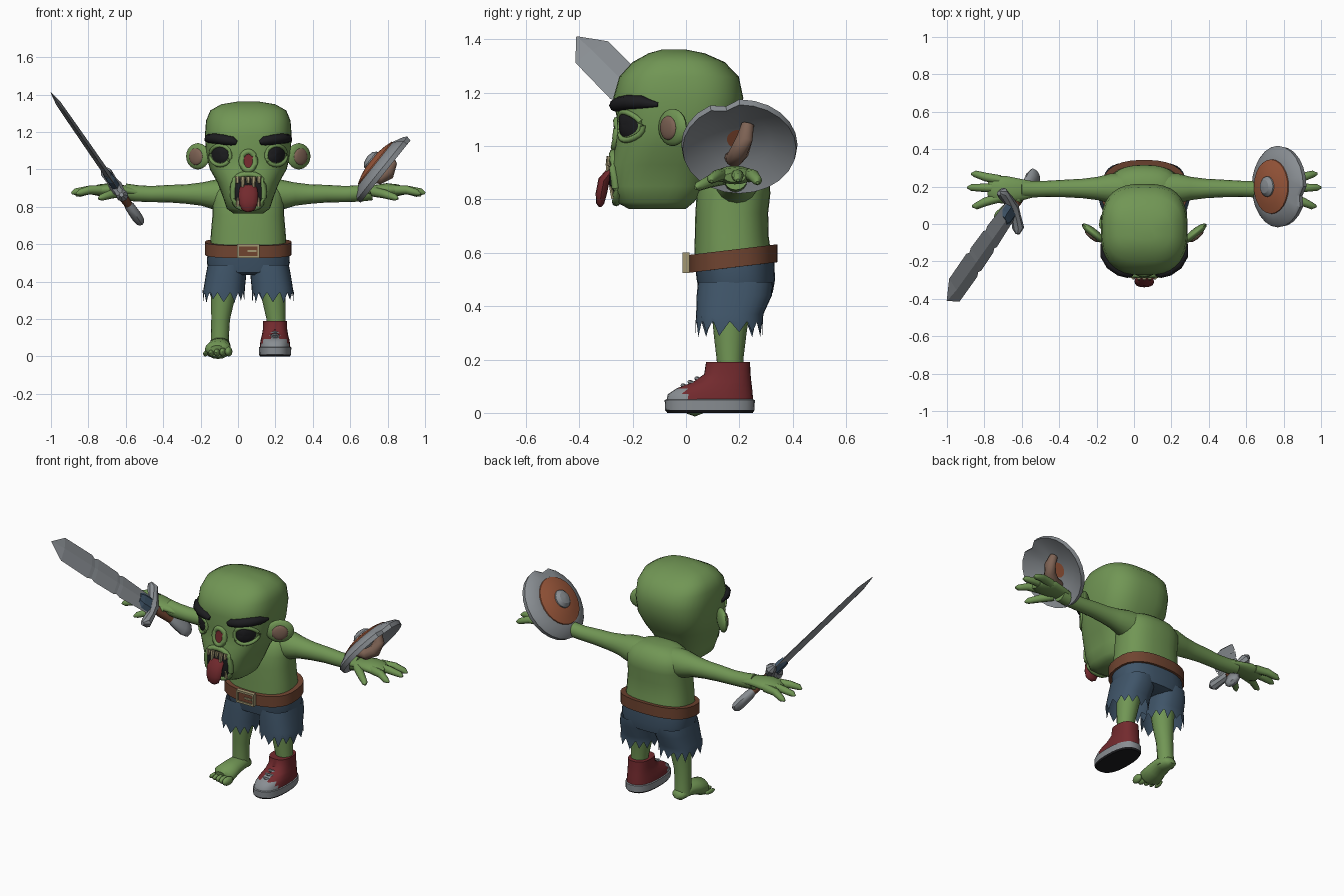
import bpy, bmesh, math, random
from mathutils import Vector, Matrix

random.seed(4)
if "Cube" in bpy.data.objects:
    bpy.data.objects.remove(bpy.data.objects["Cube"])
CX = 0.055  # the body's own centre line


def material(name, r, g, b):
    m = bpy.data.materials.new(name)
    m.use_nodes = True
    m.diffuse_color = (r, g, b, 1)
    m.node_tree.nodes["Principled BSDF"].inputs["Base Color"].default_value = (r, g, b, 1)
    return m


SKIN = material("green skin", .165, .305, .09)
DENIM = material("blue denim", .05, .09, .14)
LEATHER = material("brown leather", .16, .058, .03)
RED = material("dark red", .17, .023, .027)
STEEL = material("grey steel", .25, .27, .29)
BLACK = material("black", .012, .012, .014)
ORANGE = material("orange wood", .34, .1, .045)
BONE = material("bone", .36, .31, .17)
TAN = material("dull tan", .21, .125, .09)


def make(name, verts, faces, mat, fix=True, angle=45):
    me = bpy.data.meshes.new(name)
    me.from_pydata([tuple(v) for v in verts], [], faces)
    if fix:
        bm = bmesh.new()
        bm.from_mesh(me)
        bmesh.ops.recalc_face_normals(bm, faces=bm.faces)
        bm.to_mesh(me)
        bm.free()
    me.materials.append(mat)
    ob = bpy.data.objects.new(name, me)
    bpy.context.collection.objects.link(ob)
    if angle:
        bpy.ops.object.select_all(action='DESELECT')
        ob.select_set(True)
        bpy.context.view_layer.objects.active = ob
        bpy.ops.object.shade_smooth_by_angle(angle=math.radians(angle))
    return ob


def loft(name, rings, mat, caps=True, fix=True, angle=45, closed=False):
    n, k = len(rings[0]), len(rings)
    verts = [p for r in rings for p in r]
    faces = [(j * n + i, j * n + (i + 1) % n, (j + 1) % k * n + (i + 1) % n, (j + 1) % k * n + i)
             for j in range(k if closed else k - 1) for i in range(n)]
    if caps:
        faces += [tuple(range(n))[::-1], tuple(range((k - 1) * n, k * n))]
    return make(name, verts, faces, mat, fix, angle)


def oval(c, u, v, n=24, e=2):
    def power(t):
        return math.copysign(abs(t) ** (2 / e), t)
    c, u, v = Vector(c), Vector(u), Vector(v)
    return [c + u * power(math.cos(math.tau * i / n)) + v * power(math.sin(math.tau * i / n)) for i in range(n)]


def stack(name, rows, mat, cx=CX, e=2.5, n=28, caps=True, tilt=0):
    """Horizontal sections: height, front, back, half width."""
    rings = [oval((cx, (a + b) / 2, z), (w, 0, 0), (0, (b - a) / 2, (b - a) / 2 * tilt), n, e) for z, a, b, w in rows]
    return loft(name, rings, mat, caps)


def tube(name, pts, mat, flat=1, n=12, closed=False, angle=50):
    """Round sections along a path of x, y, z, radius."""
    rings, k = [], len(pts)
    for i, p in enumerate(pts):
        a = pts[(i - 1) % k] if closed else pts[max(i - 1, 0)]
        b = pts[(i + 1) % k] if closed else pts[min(i + 1, k - 1)]
        t = (Vector(b[:3]) - Vector(a[:3])).normalized()
        up = Vector((0, 0, 1)) if abs(t.z) < .9 else Vector((0, -1, 0))
        s = t.cross(up).normalized()
        rings.append(oval(p[:3], s * p[3], s.cross(t) * p[3] * flat, n))
    return loft(name, rings, mat, not closed, angle=angle, closed=closed)


def ball(name, c, r, mat, turn=0):
    rings = [oval((0, 0, r[2] * math.sin(a)), (r[0] * math.cos(a), 0, 0), (0, r[1] * math.cos(a), 0), 14)
             for a in [math.radians(d) for d in range(-85, 86, 17)]]
    m = Matrix.Translation(c) @ Matrix.Rotation(turn, 4, 'Z')
    return loft(name, [[m @ p for p in ring] for ring in rings], mat)


def box(name, c, size, mat):
    x, y, z = [s / 2 for s in size]
    rings = [[Vector(c) + Vector(p) for p in ((-x, -y, h), (x, -y, h), (x, y, h), (-x, y, h))] for h in (-z, z)]
    return loft(name, rings, mat, angle=0)


# Head
HEAD = [(.765, -.215, .0, .08), (.79, -.262, .03, .115), (.85, -.283, .08, .135), (.93, -.283, .11, .165),
        (1.0, -.265, .15, .205), (1.08, -.255, .195, .226), (1.18, -.273, .215, .232), (1.26, -.25, .198, .226),
        (1.315, -.2, .145, .203), (1.348, -.14, .07, .145), (1.362, -.09, .0, .06)]
stack("head", HEAD, SKIN, n=36, e=2.7)


def face_y(x, z):
    for r, q in zip(HEAD, HEAD[1:]):
        if r[0] <= z <= q[0]:
            a, b, w = [r[i] + (q[i] - r[i]) * (z - r[0]) / (q[0] - r[0]) for i in (1, 2, 3)]
            d = max(0, 1 - abs(x / w) ** 2.7) ** (1 / 2.7)
            return (a + b) / 2 - (b - a) / 2 * d


def patch(name, x, z, rx, rz, mat, lift=.005, dome=0., e=2.):
    """Thin oval plate that follows the face."""
    rings = []
    for s in (1, .8, .5, .02):
        ring = oval((x, 0, z), (rx * s, 0, 0), (0, 0, rz * s), 20, e)
        rings.append([Vector((CX + p.x, face_y(p.x, p.z) - lift - dome * (1 - s * s), p.z)) for p in ring])
    return loft(name, rings, mat, fix=False, caps=False)


def rim(name, x, z, rx, rz, r, mat, e=2.):
    ring = oval((x, 0, z), (rx, 0, 0), (0, 0, rz), 20, e)
    return tube(name, [(CX + p.x, face_y(p.x, p.z), p.z, r) for p in ring], mat, n=8, closed=True)


# Nose stump and mouth
rim("nose_rim", 0, 1.045, .036, .05, .016, SKIN)
patch("nose_hole", 0, 1.045, .034, .048, RED, .008)
patch("mouth", 0, .88, .075, .085, BLACK, .006, e=2.6)
rim("lips", 0, .882, .083, .092, .016, SKIN, 2.6)
for i in range(-2, 3):
    x, long = i * .029, .055 if i % 2 else .035
    tube("upper_tooth", [(CX + x, face_y(x, .95) - .008, .96, .014),
                         (CX + x, face_y(x, .92) - .012, .96 - long, .008)], BONE, n=6)
for s in (-1, 1):
    tube("lower_tooth", [(CX + s * .055, -.27, .805, .012), (CX + s * .055, -.283, .85, .006)], BONE, n=6)
tube("tongue", [(CX, -.24, .9, .035), (CX, -.285, .9, .047), (CX, -.308, .87, .052),
                (CX, -.318, .82, .05), (CX, -.322, .785, .036), (CX, -.322, .772, .012)], RED, flat=.42)

# Arms, hands and face parts on both sides
for s, side in ((1, "left"), (-1, "right")):
    def path(pts):
        return [(CX + s * p[0],) + tuple(p[1:]) for p in pts]

    patch(side + "_eye", s * .15, 1.08, .047, .045, BLACK, .004, .014)
    rim(side + "_eyelid", s * .15, 1.075, .054, .053, .011, SKIN)
    brow = [(.062, 1.143, .012), (.085, 1.152, .024), (.13, 1.158, .027), (.18, 1.165, .027), (.212, 1.165, .024), (.227, 1.155, .008)]
    tube(side + "_eyebrow", path([(x, face_y(x, z) - .003, z, r) for x, z, r in brow]), BLACK, n=8)
    ball(side + "_ear", (CX + s * .27, -.05, 1.07), (.08, .024, .07), SKIN, s * .68)
    ball(side + "_ear_inside", (CX + s * .281, -.067, 1.068), (.046, .013, .045), TAN, s * .68)
    tube(side + "_arm", path([(.1, .19, .86, .085), (.18, .19, .865, .08), (.25, .19, .868, .062), (.33, .19, .868, .052),
                              (.42, .19, .87, .047), (.52, .188, .868, .043), (.6, .186, .872, .044), (.66, .186, .88, .045)]),
         SKIN, n=16)
    tube(side + "_palm", path([(.58, .186, .875, .04), (.66, .183, .888, .058), (.74, .183, .893, .074), (.8, .183, .888, .07),
                               (.835, .183, .882, .04)]), SKIN, flat=.45, n=16)
    for y, tip, reach, low in ((.235, .268, .925, .862), (.192, .195, .945, .872), (.142, .095, .92, .868)):
        tube(side + "_finger", path([(.77, y, .89, .026), (.85, (y + tip) / 2, .89, .023),
                                     (reach - .02, tip, low + .008, .018), (reach, tip, low, .006)]), SKIN, n=8)
    tube(side + "_thumb", path([(.67, .14, .88, .026), (.73, .09, .868, .024), (.785, .048, .85, .018), (.8, .035, .843, .006)]), SKIN, n=8)

    # Legs and torn shorts
    tube(side + "_leg", path([(.125, .17, .42, .075), (.137, .165, .3, .062), (.148, .165, .2, .05), (.152, .168, .1, .048), (.153, .17, .04, .05)]),
         SKIN, n=16)
    rows = [(.49, .045, .325, .105), (.44, .04, .322, .108), (.37, .038, .29, .11), (.34, .036, .288, .112)]
    rings = [oval((CX + s * (.112 + (.49 - z) * .13), (a + b) / 2, z), (w, 0, 0), (0, (b - a) / 2, 0), 28, 2.5) for z, a, b, w in rows]
    rings.append([p + Vector((0, 0, -random.uniform(.035, .06) if i % 2 else random.uniform(0, .025))) for i, p in enumerate(rings[-1])])
    loft(side + "_shorts_leg", rings, DENIM, caps=False)

# Torso, shorts and belt
stack("torso", [(.56, .03, .325, .205), (.66, .033, .31, .2), (.75, .035, .308, .192), (.82, .04, .316, .192), (.87, .055, .315, .19),
                (.915, .08, .29, .165), (.94, .1, .26, .12), (.95, .13, .22, .06)], SKIN)
stack("shorts_hips", [(.435, .08, .28, .15), (.45, .05, .325, .205), (.5, .04, .334, .222), (.58, .03, .33, .216)], DENIM)
stack("belt", [(.545, .02, .335, .215), (.545, .01, .343, .232), (.612, .01, .343, .232), (.612, .02, .335, .21)], LEATHER, tilt=.12)
box("buckle_plate", (CX, .004, .563), (.1, .02, .055), LEATHER)
for s in (-1, 1):
    box("buckle_side", (CX + s * .055, 0, .563), (.012, .025, .076), BONE)
    box("buckle_bar", (CX, 0, .563 + s * .032), (.11, .025, .012), BONE)
box("buckle_tongue", (CX + .02, -.004, .563), (.05, .02, .01), BONE)

# Bare right foot
tube("bare_foot", [(-.092, .232, .045, .018), (-.094, .215, .045, .04), (-.097, .15, .062, .056), (-.102, .08, .052, .062),
                   (-.108, .02, .035, .07), (-.11, -.005, .028, .045)], SKIN, flat=.72, n=16)
for i in range(5):
    big = .026 - i * .0028
    ball("toe", (-.05 - i * .031, -.03 + i * .011, big), (big * .75, .04, big), SKIN, -.15)

# Left shoe
SX = .198
stack("shoe_tread", [(0, -.07, .25, .08), (.01, -.078, .257, .086)], BLACK, SX)
stack("shoe_sole", [(.01, -.078, .257, .086), (.048, -.08, .258, .087), (.052, -.07, .25, .08)], STEEL, SX)
upper = stack("shoe_upper", [(.045, -.074, .252, .082), (.07, -.068, .25, .08), (.092, -.035, .248, .076), (.115, .025, .245, .07),
                             (.145, .068, .242, .065), (.19, .075, .24, .064), (.19, .09, .225, .05)], RED, SX)
upper.data.materials.append(STEEL)
for f in upper.data.polygons:
    f.material_index = int(f.center.y < 0 and f.center.z < .11)
for i in range(3):
    y, z = .0 + i * .026, .103 + i * .013
    tube("shoe_lace", [(SX - .042, y + .012, z - .012, .007), (SX, y - .012, z, .009), (SX + .042, y + .012, z - .012, .007)], STEEL, n=6)

# Sword: axis D, blade width W, blade thickness N
D = Vector((-.442, -.629, .639)).normalized()
W = Vector((-.45, .977, .65)).normalized()
N = D.cross(W)
TIP = Vector((-1, -.41, 1.41))


def sword_part(name, rows, mat, n=4, angle=0):
    return loft(name, [oval(TIP - D * t, W * w, N * h, n) for t, w, h in rows], mat, angle=angle)


sword_part("blade", [(0, .003, .002), (.09, .078, .014), (.3, .08, .016), (.325, .066, .016), (.35, .078, .016), (.5, .074, .017),
                     (.52, .062, .017), (.545, .072, .017), (.76, .06, .018)], STEEL)
sword_part("blade_collar", [(.68, .04, .022), (.71, .055, .026), (.78, .055, .026)], DENIM, 6)
sword_part("grip", [(.78, .024, .022), (.85, .028, .026), (.95, .024, .022)], LEATHER, 10, 40)
sword_part("pommel", [(.93, .024, .022), (.96, .036, .028), (1.03, .052, .03), (1.07, .044, .026), (1.085, .02, .012)], STEEL, 10, 40)
guard = [(-.14, .74, .012), (-.12, .765, .032), (-.06, .785, .028), (0, .79, .036), (.06, .785, .028), (.12, .765, .032), (.14, .74, .012)]
tube("guard", [tuple(TIP - D * t + W * a) + (r,) for a, t, r in guard], STEEL, n=8, angle=35)

# Shield: axis A, slanting edge U
U = Vector((.625, 0, .78)).normalized()
A = Vector((-.78, 0, .625)).normalized()
MID = Vector((.775, .2, 1.0))


def shield_part(name, rows, mat, nick=False, angle=30):
    rings = [oval(MID + A * h, U * r, Vector((0, r, 0)), 24) for r, h in rows]
    for ring, (r, h) in zip(rings, rows):
        if nick and r > .2:
            ring[23] -= (ring[23] - MID) * .12
    return loft(name, rings, mat, angle=angle)


shield_part("shield_rim", [(.01, .045), (.12, .03), (.213, -.018), (.218, .008), (.205, .022), (.15, .05), (.13, .05)], STEEL, True)
shield_part("shield_face", [(.148, .04), (.145, .056), (.1, .07), (.045, .08)], ORANGE)
shield_part("shield_boss", [(.056, .07), (.054, .085), (.036, .102), (.008, .108)], STEEL)
grip = [(-.08, .03, .024), (-.05, -.015, .032), (0, -.035, .036), (.05, -.015, .032), (.08, .03, .024)]
tube("shield_handle", [tuple(MID + U * a + A * h + Vector((0, a * .4, 0))) + (r,) for a, h, r in grip], TAN, n=10)
